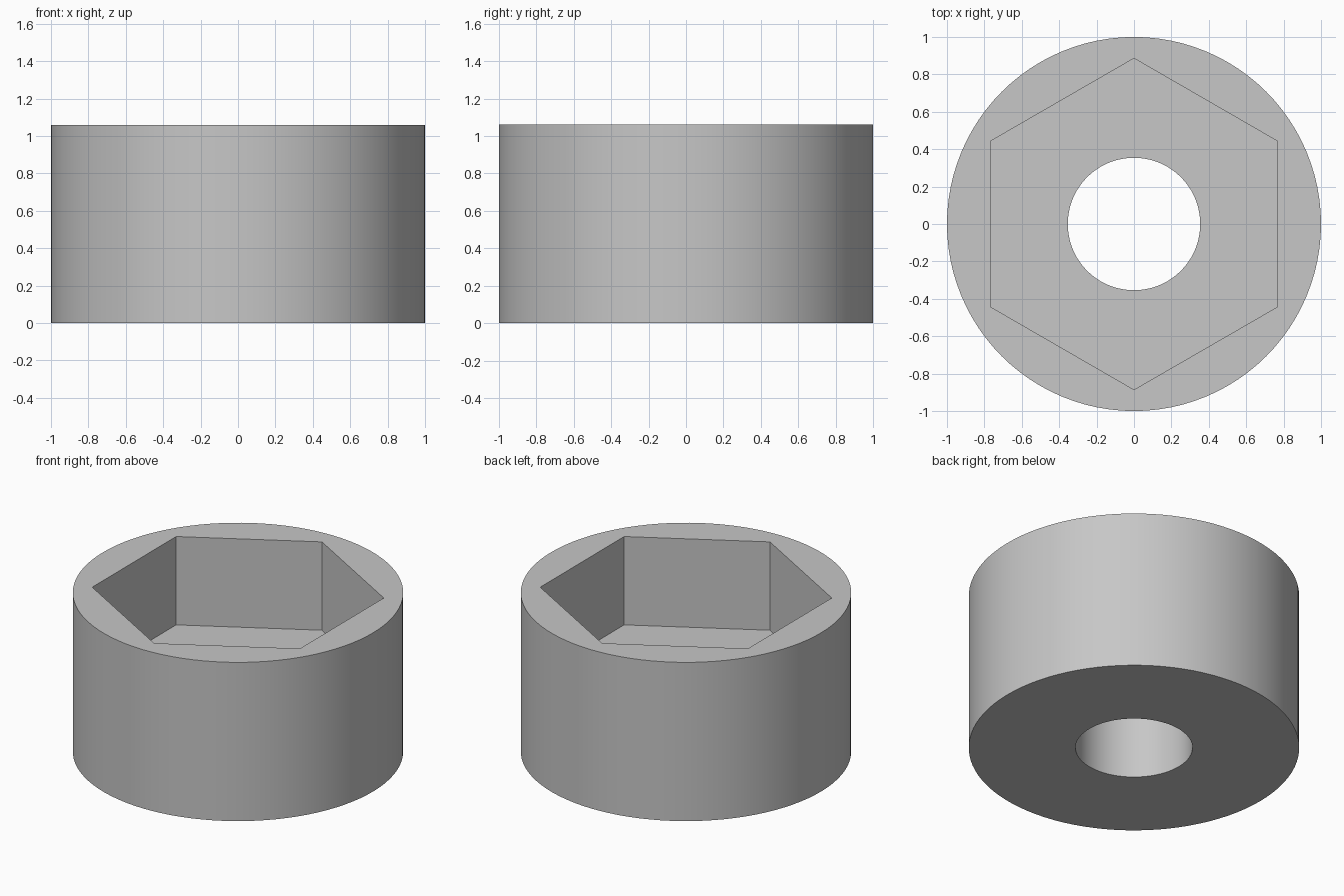
import bpy
import bmesh
from math import cos, sin, pi

default_cube = bpy.data.objects.get("Cube")
if default_cube:
    bpy.data.objects.remove(default_cube, do_unlink=True)

SEGMENTS = 96            # divisible by 12, so the hexagon corners land on vertices
HEIGHT, FLOOR = 1.06, 0.47
OUTER, HOLE, HEX_FLAT = 1.0, 0.354, 0.767


def round_radius(radius):
    return lambda angle: radius


def hex_radius(flat):
    # Distance to a hexagon with flat sides facing +x and -x
    return lambda angle: flat / cos((angle + pi / 6) % (pi / 3) - pi / 6)


def add_ring(bm, radius_at, z):
    angles = [2 * pi * i / SEGMENTS for i in range(SEGMENTS)]
    return [bm.verts.new((radius_at(a) * cos(a), radius_at(a) * sin(a), z))
            for a in angles]


# Grey material
grey = bpy.data.materials.new("light grey")
grey.use_nodes = True
colour = (0.57, 0.57, 0.57, 1)
grey.diffuse_color = colour
grey.node_tree.nodes["Principled BSDF"].inputs["Base Color"].default_value = colour

# Socket body: outer wall, rim, hexagonal pocket, pocket floor, bore, underside
bm = bmesh.new()
outer, pocket, bore = round_radius(OUTER), hex_radius(HEX_FLAT), round_radius(HOLE)
rings = [add_ring(bm, shape, z) for shape, z in (
    (outer, 0), (outer, HEIGHT),
    (pocket, HEIGHT), (pocket, FLOOR),
    (bore, FLOOR), (bore, 0))]
for a, b in zip(rings, rings[1:] + rings[:1]):
    for i in range(SEGMENTS):
        j = (i + 1) % SEGMENTS
        bm.faces.new((a[i], a[j], b[j], b[i]))
bmesh.ops.recalc_face_normals(bm, faces=bm.faces)

mesh = bpy.data.meshes.new("hex_socket_body")
bm.to_mesh(mesh)
bm.free()
mesh.materials.append(grey)
body = bpy.data.objects.new("hex_socket_body", mesh)
bpy.context.collection.objects.link(body)

# Smooth round walls, crisp rims and pocket corners
bpy.ops.object.select_all(action="DESELECT")
body.select_set(True)
bpy.context.view_layer.objects.active = body
bpy.ops.object.shade_smooth_by_angle(angle=pi / 6)
